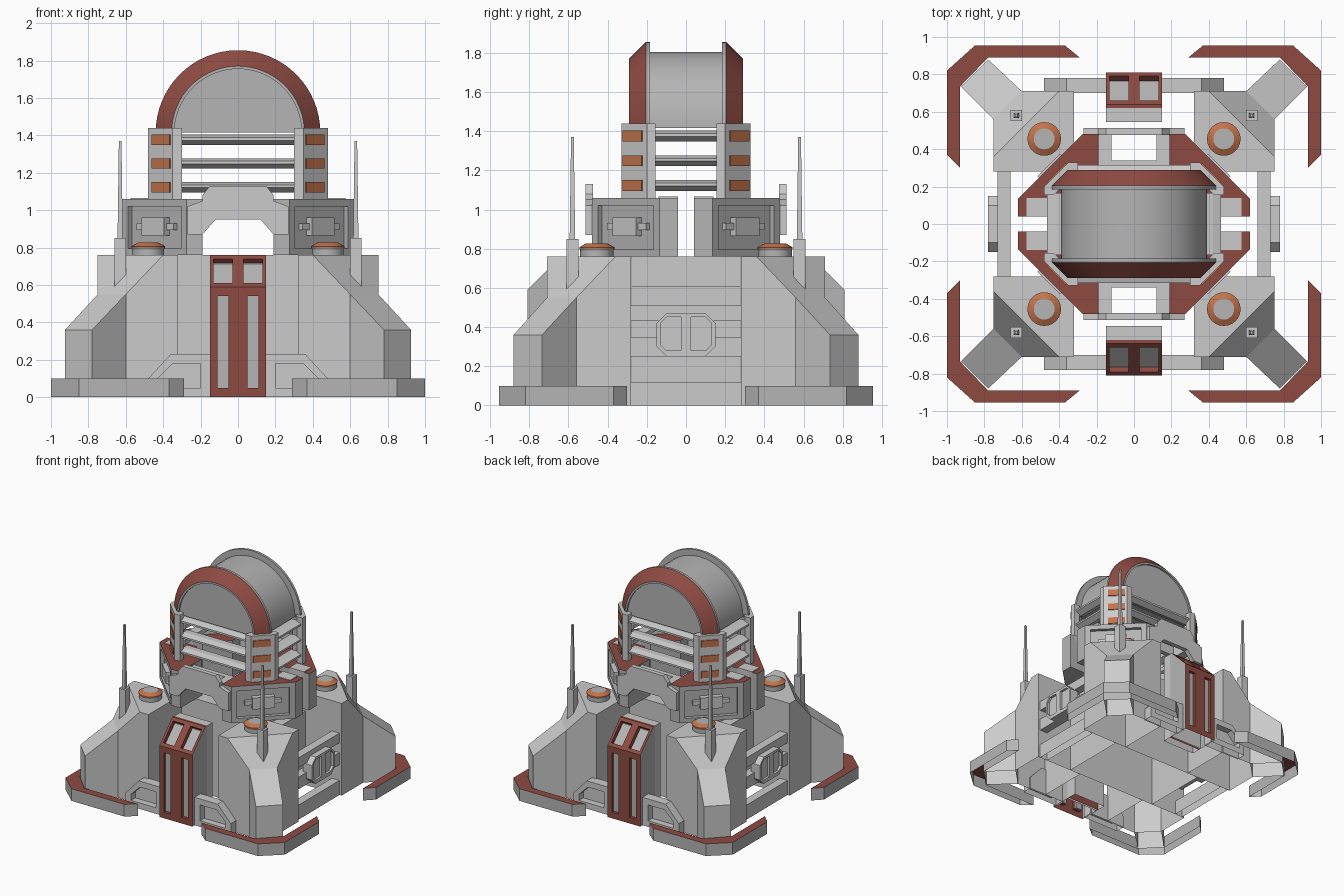
import bpy, bmesh, math
from mathutils import Vector

if "Cube" in bpy.data.objects:
    bpy.data.objects.remove(bpy.data.objects["Cube"])

def material(name, col):
    m = bpy.data.materials.new(name)
    m.diffuse_color = col
    m.use_nodes = True
    m.node_tree.nodes["Principled BSDF"].inputs["Base Color"].default_value = m.diffuse_color
    return m

RED = material("red", (0.27, 0.07, 0.055, 1))
ORANGE = material("orange", (0.55, 0.17, 0.07, 1))
GREY = material("grey", (0.46, 0.46, 0.46, 1))

def finish(name, bm, mir="", mats=()):
    bmesh.ops.recalc_face_normals(bm, faces=bm.faces)
    me = bpy.data.meshes.new(name)
    bm.to_mesh(me)
    bm.free()
    for m in mats:
        me.materials.append(m)
    ob = bpy.data.objects.new(name, me)
    bpy.context.collection.objects.link(ob)
    mirror(ob, mir)
    return ob

def mirror(ob, axes):
    if axes:
        m = ob.modifiers.new("Mirror", 'MIRROR')
        m.use_axis = ('x' in axes, 'y' in axes, False)
        m.use_mirror_merge = False

def prism(name, pts, axis, lo, hi, mir="", mat=None, top=None):
    """Extrude a 2D outline along an axis; 'top' colours the upward faces."""
    put = {'x': lambda a, b, t: (t, a, b), 'y': lambda a, b, t: (a, t, b),
           'z': lambda a, b, t: (a, b, t)}[axis]
    bm = bmesh.new()
    A = [bm.verts.new(put(a, b, lo)) for a, b in pts]
    B = [bm.verts.new(put(a, b, hi)) for a, b in pts]
    bm.faces.new(A)
    bm.faces.new(B)
    for i in range(len(pts)):
        j = (i + 1) % len(pts)
        bm.faces.new((A[i], A[j], B[j], B[i]))
    if top:
        bmesh.ops.recalc_face_normals(bm, faces=bm.faces)
        for f in bm.faces:
            f.material_index = int(f.normal.z > 0.9)
        return finish(name, bm, mir, (GREY, top))
    return finish(name, bm, mir, (mat,) if mat else ())

def box(name, x, y, z, mir="", mat=None):
    return prism(name, [(x[0], y[0]), (x[1], y[0]), (x[1], y[1]), (x[0], y[1])], 'z', z[0], z[1], mir, mat)

def hull(name, pts, mir="", mat=None):
    bm = bmesh.new()
    for p in pts:
        bm.verts.new(p)
    bmesh.ops.convex_hull(bm, input=bm.verts)
    bmesh.ops.dissolve_limit(bm, angle_limit=0.01, verts=bm.verts, edges=bm.edges)
    return finish(name, bm, mir, (mat,) if mat else ())

def diag_box(name, u, n, z, mir="", mat=None):
    """Box turned 45 degrees: u runs along the corner face, n points outward."""
    s = math.sqrt(0.5)
    return hull(name, [((a + b) * s, (b - a) * s, c) for a in u for b in n for c in z], mir, mat)

def cut(ob, cutters):
    for c in cutters:
        m = ob.modifiers.new("Cut", 'BOOLEAN')
        m.operation, m.solver, m.object = 'DIFFERENCE', 'EXACT', c
    bpy.context.view_layer.update()
    me = bpy.data.meshes.new_from_object(ob.evaluated_get(bpy.context.evaluated_depsgraph_get()))
    ob.modifiers.clear()
    ob.data = me
    for c in cutters:
        bpy.data.objects.remove(c)

def lathe(name, prof, segs, span, put, mats, colours, mir=""):
    """Revolve (radius, height) points; colours gives a material index per step."""
    bm = bmesh.new()
    full = span > 6
    rows = [[bm.verts.new(put(r, h, span * i / segs)) for r, h in prof]
            for i in range(segs if full else segs + 1)]
    for i in range(segs):
        a, b = rows[i], rows[(i + 1) % len(rows)]
        for k in range(len(prof) - 1):
            bm.faces.new((a[k], a[k + 1], b[k + 1], b[k])).material_index = colours.get(k, 0)
    bmesh.ops.remove_doubles(bm, verts=bm.verts, dist=1e-5)
    if not full:
        bmesh.ops.holes_fill(bm, edges=[e for e in bm.edges if e.is_boundary], sides=0)
    ob = finish(name, bm, mir, mats)
    bpy.ops.object.select_all(action='DESELECT')
    ob.select_set(True)
    bpy.context.view_layer.objects.active = ob
    bpy.ops.object.shade_smooth_by_angle(angle=math.radians(25))

# ground bumpers around each corner
prism("corner_bumper", [(1, .37), (1, .82), (.85, .955), (.37, .955), (.29, .89), (.78, .89),
                        (.93, .735), (.93, .30)], 'z', 0, .1, "xy", top=RED)

# corner pylons with sloped shoulders and diagonal buttresses
foot = [(.32, .28), (.75, .28), (.75, .56), (.6, .71), (.32, .71)]
crown = [(.32, .28), (.75, .28), (.75, .36), (.40, .71), (.32, .71)]
hull("pylon", [(x, y, 0) for x, y in foot] + [(x, y, .76) for x, y in crown]
     + [(.75, .56, .55), (.6, .71, .55)], "xy")
hull("buttress", [(x, y, z) for x, y, h in ((.6, .71, .55), (.75, .56, .55), (.925, .735, .36), (.78, .88, .36))
                  for z in (0, h)], "xy")

# central core between the pylons
box("core_lower", (-.42, .42), (-.278, .278), (0, .61))
box("core_upper", (-.33, .33), (-.278, .278), (.61, .76))

# side walls: planks and hatch
for z0, z1 in ((.0, .12), (.25, .35), (.43, .51)):
    box("side_plank", (.66, .73), (-.28, .28), (z0, z1), "x")
hatch = prism("side_hatch", [(.15, .30), (.15, .42), (.1, .47), (-.1, .47), (-.15, .42), (-.15, .30),
                             (-.1, .25), (.1, .25)], 'x', .70, .78)
pane = [(.025, .28), (.10, .28), (.13, .31), (.13, .42), (.10, .45), (.025, .45)]
cut(hatch, [prism("cutter", [(s * y, z) for y, z in pane], 'x', .76, .9) for s in (-1, 1)])
mirror(hatch, "x")

# front and back doors: red face, grey flanks
door = prism("door_frame", [(.81, 0), (.81, .59), (.64, .76), (.62, .76), (.62, 0)], 'x', -.15, .15, mat=RED)
cutters = []
for s in (-1, 1):
    cutters.append(box("cutter", sorted((s * .05, s * .11)), (.78, .9), (.05, .54)))
    cutters.append(prism("cutter", [(.755, .575), (.825, .645), (.695, .775), (.625, .705)], 'x',
                         *sorted((s * .03, s * .13))))
cut(door, cutters)
door.data.materials.append(GREY)
for f in door.data.polygons:
    if abs(f.normal.x) > .9 and abs(f.center.x) > .145:
        f.material_index = len(door.data.materials) - 1
mirror(door, "y")
box("door_slot_panel", (.05, .11), (.77, .785), (.05, .54), "xy", GREY)
prism("door_window", [(.755, .575), (.765, .585), (.635, .715), (.625, .705)], 'x', .03, .13, "xy", GREY)
box("door_backing", (-.15, .15), (.545, .638), (0, .758), "y")

# low walls beside the doors
low = prism("low_wall", [(.14, 0), (.48, 0), (.48, .1), (.36, .23), (.14, .23)], 'y', .70, .78)
cut(low, [prism("cutter", [(.2, .05), (.43, .05), (.43, .1), (.35, .18), (.2, .18)], 'y', .725, .9)])
mirror(low, "xy")

# antennas on the shoulders
box("antenna_base", (.60, .66), (.55, .61), (.56, .85), "xy")
hull("antenna_rod", [(.63 + a * r, .58 + b * r, z) for r, z in ((.014, .85), (.007, 1.37))
                     for a in (-1, 1) for b in (-1, 1)], "xy")

# beacons on the pylon tops
lathe("beacon", [(0, .75), (.085, .75), (.085, .79), (.09, .80), (.09, .807), (.056, .826), (0, .826)],
      24, math.tau, lambda r, h, a: (.48 + r * math.cos(a), .455 + r * math.sin(a), h),
      (GREY, ORANGE), {3: 1, 4: 1}, "xy")

# upper ring of four blocks, each with a recessed panel on the corner face
ring = prism("ring_block", [(.62, .04), (.62, .135), (.275, .48), (.19, .48), (.19, .2), (.35, .04)],
             'z', .76, 1.06, top=RED)
N, U = .755 * math.sqrt(.5), .0985
cut(ring, [diag_box("cutter", (U - .2, U + .2), (N - .03, N + .1), (.795, 1.02))])
mirror(ring, "xy")
diag_box("panel_box", (U - .085, U + .085), (N - .05, N + .012), (.865, .96), "xy")
diag_box("panel_bar", (U - .14, U + .14), (N - .05, N - .005), (.895, .93), "xy")
box("ring_step", (.44, .575), (.04, .14), (1.0, 1.066), "xy")

# arched bridges between the ring blocks, front and back
prism("bridge", [(.27, .87), (.27, 1.02), (.19, 1.05), (.19, 1.08), (.15, 1.13), (-.15, 1.13), (-.19, 1.08),
                 (-.19, 1.05), (-.27, 1.02), (-.27, .87), (-.19, .87), (-.12, .95), (.12, .95), (.19, .87)],
      'y', .475, .512, "y")
box("bridge_strut", (.12, .19), (.32, .48), (.95, 1.05), "xy")
box("bridge_crossbar", (-.2, .2), (.30, .34), (.97, 1.05), "y")

# tower posts in three tiers, lit windows and louvre slats
post = [(.30, .33), (.35, .33), (.48, .20), (.48, .155), (.43, .155), (.30, .28)]
for i in range(3):
    z = 1.06 + i * .1267
    prism("tower_post", post, 'z', z, z + .1267, "xy")
    diag_box("post_window", (.03, .165), (.45, .488), (z + .035, z + .09), "xy", ORANGE)
    louvre = [(.22, z + .055), (.27, z + .035), (.315, z + .06), (.315, z + .075), (.27, z + .09), (.22, z + .09)]
    prism("slat_front", louvre, 'x', -.31, .31, "y")
    prism("slat_side", [(a + .15, b) for a, b in louvre], 'y', -.165, .165, "x")

# half drum on top with red bevelled rims
half = [(0, -.275), (.34, -.275), (.34, -.29), (.355, -.29), (.44, -.205), (.44, -.185), (.39, -.185)]
prof = half + [(r, -h) for r, h in reversed(half)]
lathe("drum", prof, 32, math.pi, lambda r, h, a: (r * math.cos(a), h, 1.415 + r * math.sin(a)),
      (GREY, RED), {3: 1, 9: 1})

# the ground parts are open shells: drop faces lying on the floor
for ob in bpy.data.objects:
    bm = bmesh.new()
    bm.from_mesh(ob.data)
    floor = [f for f in bm.faces if all(v.co.z < 1e-4 for v in f.verts)]
    if floor:
        bmesh.ops.delete(bm, geom=floor, context='FACES')
        bm.to_mesh(ob.data)
    bm.free()
